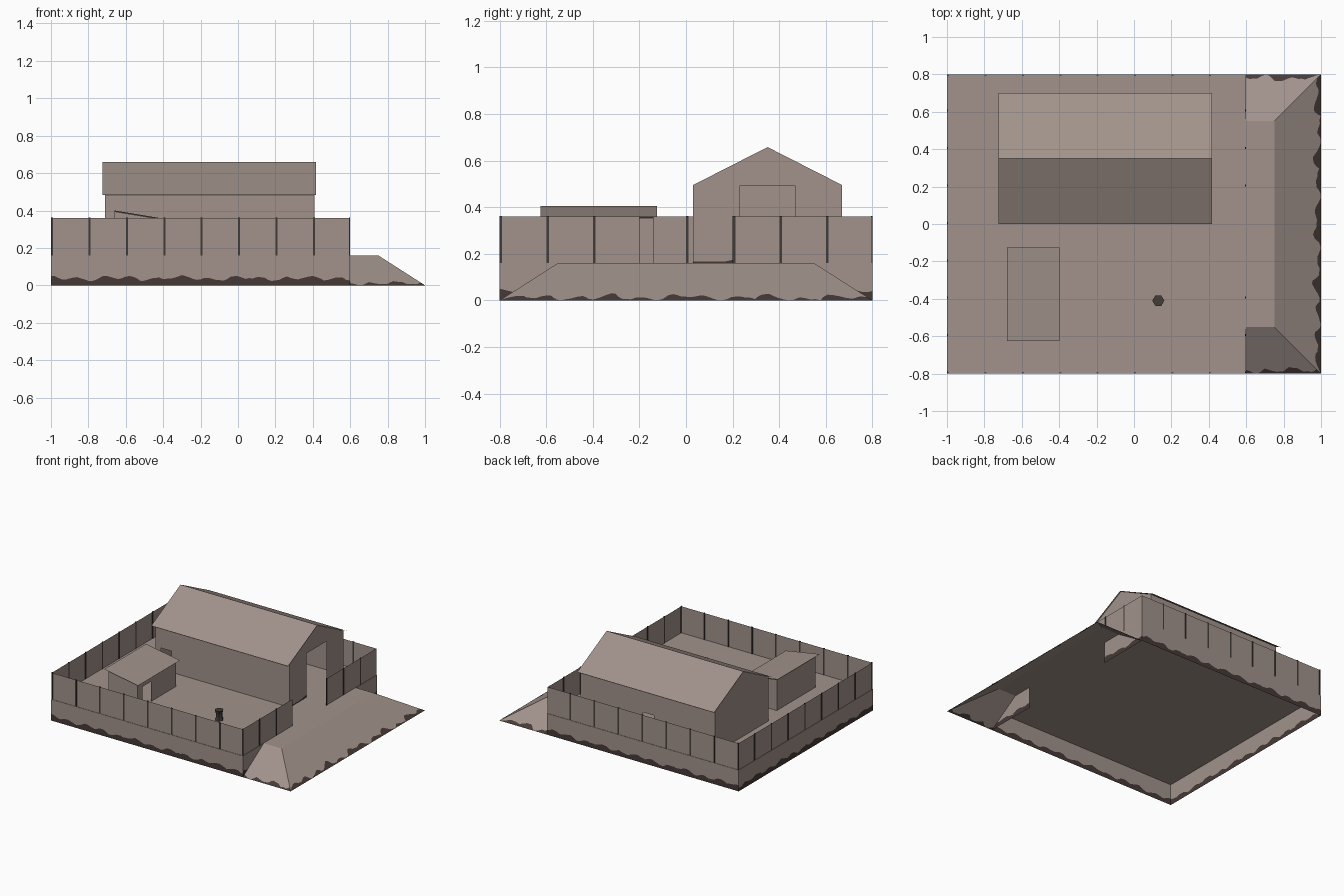
import bpy, bmesh, math, random
from mathutils import Vector

random.seed(4)
if "Cube" in bpy.data.objects:
    bpy.data.objects.remove(bpy.data.objects["Cube"])


def material(name, rgb):
    m = bpy.data.materials.new(name)
    m.use_nodes = True
    m.diffuse_color = (*rgb, 1)
    node = next(n for n in m.node_tree.nodes if n.type == 'BSDF_PRINCIPLED')
    node.inputs["Base Color"].default_value = (*rgb, 1)
    node.inputs["Roughness"].default_value = 1
    return m


ADOBE = material("warm grey adobe", (0.36, 0.29, 0.26))
SOIL = material("dark soil", (0.06, 0.042, 0.038))
TIMBER = material("dark timber", (0.055, 0.045, 0.04))


def make(name, polys, mat=ADOBE, soil=()):
    """Mesh object from flat polygons; the soil polygons get the second material."""
    bm = bmesh.new()
    for index, group in enumerate((polys, soil)):
        for poly in group:
            bm.faces.new([bm.verts.new(p) for p in poly]).material_index = index
    bmesh.ops.remove_doubles(bm, verts=bm.verts, dist=0.0001)
    me = bpy.data.meshes.new(name)
    bm.to_mesh(me)
    bm.free()
    me.materials.append(mat)
    if soil:
        me.materials.append(SOIL)
    ob = bpy.data.objects.new(name, me)
    bpy.context.collection.objects.link(ob)


def upright(a, b, z0, z1):
    """Vertical wall panel between two plan points."""
    return [(*a, z0), (*b, z0), (*b, z1), (*a, z1)]


def with_door(to3d, lo, hi, z0, z1, d0, d1, dz, peak=None):
    """Wall outline with a doorway notch; to3d maps (along, z) to space."""
    pts = [(lo, z0), (d0, z0), (d0, dz), (d1, dz), (d1, z0), (hi, z0), (hi, z1)]
    if peak:
        pts.append(peak)
    pts.append((lo, z1))
    return [to3d(*p) for p in pts]


def stained(name, quad, low, high):
    """Face cut along a ragged line, with soil below the line."""
    a, b, c, d = map(Vector, quad)
    n = int((b - a).length / 0.02)
    phase = random.uniform(0, 6)
    foot, line = [], []
    for i in range(n + 1):
        wave = 0.5 + 0.3 * math.sin(i * 0.9 + phase) + 0.2 * math.sin(i * 0.37 + phase)
        h = low + (high - low) * (0.8 * wave + 0.2 * random.random())
        bottom, top = a.lerp(b, i / n), d.lerp(c, i / n)
        foot.append(bottom)
        line.append(bottom.lerp(top, max(h, 0.001) / (top - bottom).length))
    strips = [[foot[i], foot[i + 1], line[i + 1], line[i]] for i in range(n)]
    make(name, [line + [c, d]], soil=strips)


G, T = 0.16, 0.36            # ground level, fence top
L, R, W = -1.0, 0.6, 0.8     # yard extents
FLAT, SIDE = 0.75, 0.55      # ramp landing

# Raised yard, open underneath, with soil stains along its foot
stained("base_front", upright((L, -W), (R, -W), 0, G), 0.02, 0.056)
stained("base_back", upright((R, W), (L, W), 0, G), 0.02, 0.056)
stained("base_right_side", upright((L, W), (L, -W), 0, G), 0.02, 0.056)
stained("base_front_corner", upright((R, -W), (R, -0.4), 0, G), 0.02, 0.052)
stained("base_back_corner", upright((R, 0.4), (R, W), 0, G), 0.02, 0.052)
make("yard_ground", [[(L, -W, G), (R, -W, G), (R, W, G), (L, W, G)]])

# Ramp with sloped sides
make("ramp_landing", [[(R, -SIDE, G), (FLAT, -SIDE, G), (FLAT, SIDE, G), (R, SIDE, G)]])
stained("ramp_slope", [(1, -W, 0), (1, W, 0), (FLAT, SIDE, G), (FLAT, -SIDE, G)],
        -0.012, 0.062)
stained("ramp_front_side", [(R, -W, 0), (1, -W, 0), (FLAT, -SIDE, G), (R, -SIDE, G)],
        -0.008, 0.056)
stained("ramp_back_side", [(1, W, 0), (R, W, 0), (R, SIDE, G), (FLAT, SIDE, G)],
        -0.008, 0.056)

# Perimeter fence with a gate gap, set just inside the base edge
FL, FR, FW = L + 0.003, R - 0.003, W - 0.003
make("fence_walls", [
    upright((FL, -FW), (FR, -FW), G, T), upright((FR, FW), (FL, FW), G, T),
    upright((FL, FW), (FL, -FW), G, T),
    upright((FR, -FW), (FR, -0.2), G, T), upright((FR, 0.2), (FR, FW), G, T)])

# Fence posts: flat battens showing on both faces
bm = bmesh.new()


def batten(x, y, sx, sy):
    cube = bmesh.ops.create_cube(bm, size=1)["verts"]
    bmesh.ops.scale(bm, vec=(sx, sy, T - G + 0.003), verts=cube)
    bmesh.ops.translate(bm, vec=(x, y, (G + T + 0.003) / 2), verts=cube)


for i in range(8):
    step = 0.006 + 0.2 * i
    for s in (-1, 1):
        batten(L + step, s * FW, 0.011, 0.005)
    batten(FL, -W + step, 0.005, 0.011)
    if i not in (3, 4):
        batten(FR, -W + step, 0.005, 0.011)
me = bpy.data.meshes.new("fence_posts")
bm.to_mesh(me)
bm.free()
me.materials.append(TIMBER)
bpy.context.collection.objects.link(bpy.data.objects.new("fence_posts", me))

# Main house
X0, X1, Y0, Y1 = -0.71, 0.41, 0.03, 0.67
MID, EAVE, RIDGE = 0.35, 0.495, 0.658
make("house_walls", [
    with_door(lambda a, z: (a, Y0, z), X0, X1, G, EAVE, -0.665, -0.575, 0.32),
    with_door(lambda a, z: (a, Y1, z), X0, X1, G, EAVE, -0.2, -0.11, 0.31),
    with_door(lambda a, z: (X1, a, z), Y0, Y1, G, EAVE, 0.23, 0.47, 0.49, (MID, RIDGE)),
    [(X0, Y1, G), (X0, Y0, G), (X0, Y0, EAVE), (X0, MID, RIDGE), (X0, Y1, EAVE)]])
make("house_roof", [
    [(-0.725, 0, 0.483), (0.418, 0, 0.483), (0.418, MID, 0.66), (-0.725, MID, 0.66)],
    [(-0.725, MID, 0.66), (0.418, MID, 0.66), (0.418, 0.7, 0.483), (-0.725, 0.7, 0.483)]])
# Soil along the foot of the doorway gable
make("gable_soil", [[(X1 + 0.002, Y0, G), (X1 + 0.002, 0.23, G),
                     (X1 + 0.002, 0.23, G + 0.02), (X1 + 0.002, 0.17, G + 0.008),
                     (X1 + 0.002, Y0, G + 0.006)]], SOIL)

# Lean-to shed
A0, A1, B0, B1 = -0.66, -0.42, -0.6, -0.14
HI, LO = 0.4, 0.36
ends = [[(A0, y, G), (A1, y, G), (A1, y, LO), (A0, y, HI)] for y in (B0, B1)]
make("shed_walls", [
    ends[0], ends[1][::-1], upright((A0, B1), (A0, B0), G, HI),
    with_door(lambda a, z: (A1, a, z), B0, B1, G, LO, -0.54, -0.44, 0.31)])
make("shed_roof", [[(-0.68, -0.625, 0.406), (-0.397, -0.625, 0.357),
                    (-0.397, -0.125, 0.357), (-0.68, -0.125, 0.406)]])
# Dark timber under the shed eaves
trim = [[(A0, y, HI - 0.008), (A1, y, LO - 0.008), (A1, y, LO), (A0, y, HI)]
        for y in (B0 - 0.002, B1 + 0.002)]
trim.append(upright((A1 + 0.002, B0), (A1 + 0.002, B1), LO - 0.008, LO))
make("shed_eave_trim", trim, TIMBER)

# Yard barrel: stacked hexagonal rings
rings = []
for r, z in ((0.03, G), (0.025, 0.185), (0.025, 0.21), (0.032, 0.235)):
    rings.append([(0.13 + r * math.cos(k * math.pi / 3),
                   -0.41 + r * math.sin(k * math.pi / 3), z) for k in range(6)])
barrel = [[lo[k], lo[(k + 1) % 6], up[(k + 1) % 6], up[k]]
          for lo, up in zip(rings, rings[1:]) for k in range(6)]
make("yard_barrel", barrel + [rings[-1]], TIMBER)
